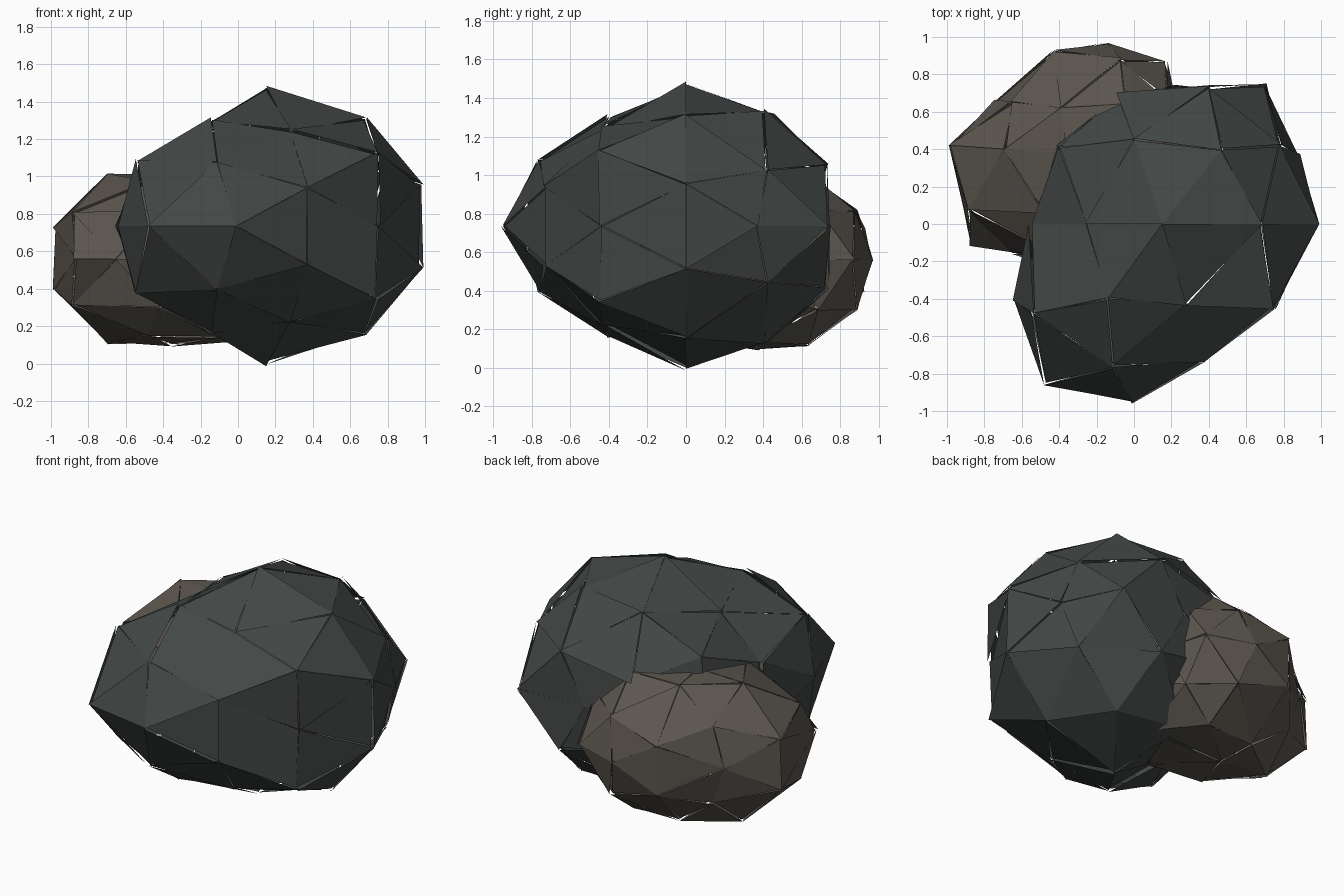
import bpy, bmesh, random
from mathutils import Vector

if "Cube" in bpy.data.objects:
    bpy.data.objects.remove(bpy.data.objects["Cube"])

random.seed(4)
T = (1 + 5 ** 0.5) / 2


def unit_ball():
    """Icosahedron with edges along the axes, subdivided once (80 faces)."""
    bm = bmesh.new()
    for a in (-1, 1):
        for b in (-T, T):
            for co in ((a, 0, b), (0, b, a), (b, a, 0)):
                bm.verts.new(co)
    bmesh.ops.convex_hull(bm, input=bm.verts[:])
    bmesh.ops.subdivide_edges(bm, edges=bm.edges[:], cuts=1, use_grid_fill=True)
    for v in bm.verts:
        v.co.normalize()
    bmesh.ops.recalc_face_normals(bm, faces=bm.faces[:])
    return bm


def rock(name, centre, long_axis, short_axis, height, pole, dents, crack, color):
    """Stretch the ball, move dented corners (x, y, optional half height), crack the faces apart."""
    bm = unit_ball()
    c = Vector(centre)
    p = Vector((*long_axis, 0))
    q = Vector((*short_axis, 0))
    for v in bm.verts:
        u = v.co.copy()
        key = (round(u.x, 1), round(u.y, 1))
        new = c + p * u.x + q * u.y
        new.z += u.z * (pole if abs(u.z) > 0.95 else height)
        if key in dents:
            d = dents[key]
            new.x, new.y = d[:2]
            if len(d) == 3:
                new.z = c.z + (d[2] if u.z > 0 else -d[2])
        v.co = new
    bmesh.ops.split_edges(bm, edges=bm.edges[:])
    for v in bm.verts:
        out = (v.co - c).normalized()
        v.co += out * random.uniform(-crack, crack)
    me = bpy.data.meshes.new(name)
    bm.to_mesh(me)
    bm.free()
    ob = bpy.data.objects.new(name, me)
    bpy.context.collection.objects.link(ob)
    mat = bpy.data.materials.new(name + "_stone")
    mat.diffuse_color = (*color, 1)
    mat.use_nodes = True
    mat.node_tree.nodes["Principled BSDF"].inputs["Base Color"].default_value = mat.diffuse_color
    me.materials.append(mat)
    return ob


# Large dark boulder
rock("large_boulder", (0.15, 0, 0.735), (0.58, 0.77), (-0.60, 0.44), 0.71, 0.735,
     {(-1, 0): (-0.48, -0.86), (-0.9, -0.5): (-0.01, -0.95),
      (-0.9, 0.5): (-0.65, -0.41), (0.9, 0.5): (0.22, 0.74),
      (0.9, -0.5): (0.88, 0.37), (0.5, -0.8): (0.98, 0.0),
      (0, -0.9): (0.74, -0.45, 0.39), (0.3, 0.5): (0.0, 0.45),
      (0.5, 0): (0.47, 0.40), (0.3, -0.5): (0.68, 0.0),
      (-0.3, -0.5): (0.28, -0.43, 0.51), (-0.3, 0.5): (-0.26, 0.0, 0.48),
      (1, 0): (0.70, 0.74), (0.8, 0.3): (0.40, 0.73, 0.32),
      (0.8, -0.3): (0.78, 0.42, 0.29), (0.5, 0.8): (-0.09, 0.69),
      (-0.8, -0.3): (-0.11, -0.76, 0.34), (-0.8, 0.3): (-0.54, -0.48),
      (-0.5, 0): (-0.14, -0.40, 0.57), (-0.5, 0.8): (-0.55, 0.0),
      (0, 0.9): (-0.40, 0.41), (-0.5, -0.8): (0.37, -0.73, 0.205)},
     0.015, (0.055, 0.064, 0.061))

# Small brown boulder leaning against the back left
rock("small_boulder", (-0.27, 0.37, 0.56), (0.42, 0.51), (-0.60, 0.38), 0.52, 0.46,
     {(0, 0): (-0.36, 0.38), (-0.5, 0.8): (-0.98, 0.42, 0.165),
      (-0.8, 0.3): (-0.88, 0.08, 0.245), (-0.9, 0.5): (-0.87, -0.11),
      (-1, 0): (-0.65, -0.15), (0, 1): (-0.74, 0.66),
      (0, 0.9): (-0.65, 0.65, 0.25), (0.5, 0.8): (-0.43, 0.92),
      (0.9, 0.5): (-0.14, 0.96), (0.8, 0.3): (-0.07, 0.88, 0.255),
      (1, 0): (0.17, 0.87), (-0.3, 0.5): (-0.69, 0.40, 0.45),
      (-0.5, 0): (-0.48, 0.06, 0.41), (0.3, 0.5): (-0.39, 0.62, 0.44),
      (0.8, -0.3): (0.17, 0.68), (0.9, -0.5): (0.25, 0.58)},
     0.012, (0.105, 0.092, 0.076))
